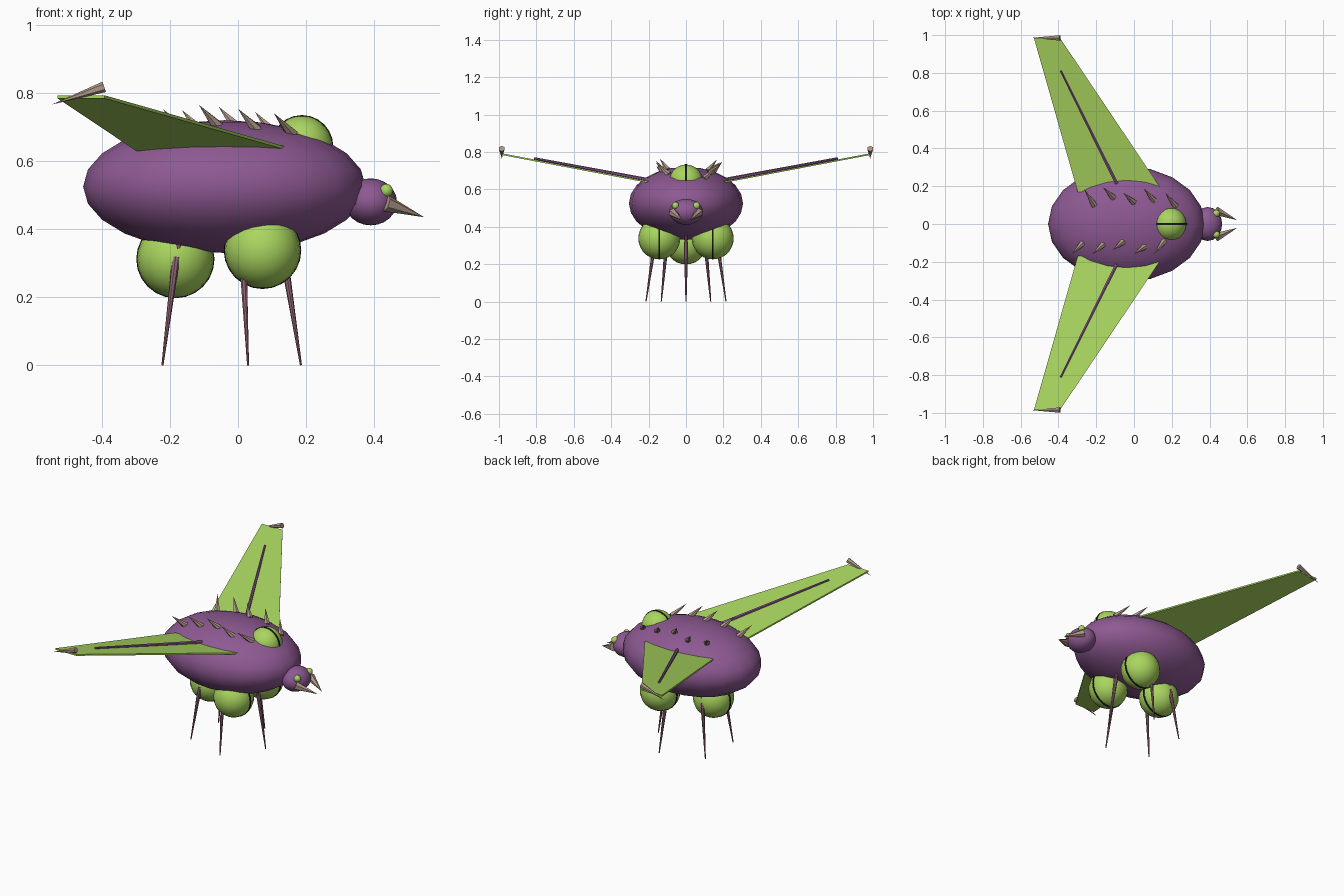
import bpy, bmesh, math
from mathutils import Vector

if "Cube" in bpy.data.objects:
    bpy.data.objects.remove(bpy.data.objects["Cube"])


def mat(name, c):
    m = bpy.data.materials.new(name)
    m.diffuse_color = (*c, 1)
    m.use_nodes = True
    m.node_tree.nodes["Principled BSDF"].inputs["Base Color"].default_value = m.diffuse_color
    return m


PURPLE = mat("purple", (0.27, 0.10, 0.29))
GREEN = mat("lime green", (0.40, 0.67, 0.115))
TAN = mat("horn tan", (0.43, 0.31, 0.24))
MAUVE = mat("mauve", (0.30, 0.13, 0.18))
BLACK = mat("black", (0.008, 0.008, 0.008))


def add(name, bm, material, smooth=False):
    bmesh.ops.recalc_face_normals(bm, faces=bm.faces)
    me = bpy.data.meshes.new(name)
    bm.to_mesh(me)
    bm.free()
    me.materials.append(material)
    for p in me.polygons:
        p.use_smooth = smooth
    ob = bpy.data.objects.new(name, me)
    bpy.context.collection.objects.link(ob)
    return ob


def ball(name, c, r, material, seg=20, rings=12):
    bm = bmesh.new()
    bmesh.ops.create_uvsphere(bm, u_segments=seg, v_segments=rings, radius=1)
    bmesh.ops.scale(bm, vec=r, verts=bm.verts)
    bmesh.ops.translate(bm, vec=c, verts=bm.verts)
    return add(name, bm, material, True)


def cone(name, a, b, r1, r2, material, sides=6):
    a, b = Vector(a), Vector(b)
    d = b - a
    bm = bmesh.new()
    bmesh.ops.create_cone(bm, cap_ends=True, segments=sides, radius1=r1,
                          radius2=r2, depth=d.length)
    bmesh.ops.rotate(bm, verts=bm.verts, cent=(0, 0, 0),
                     matrix=d.to_track_quat('Z', 'Y').to_matrix())
    bmesh.ops.translate(bm, vec=(a + b) / 2, verts=bm.verts)
    return add(name, bm, material)


# Body and head
BC, BR = (-0.04, 0, 0.525), (0.415, 0.305, 0.195)
ball("body", BC, BR, PURPLE)
ball("head", (0.39, 0, 0.48), (0.077, 0.09, 0.069), PURPLE, 16, 12)


def body_z(x, y):
    t = 1 - ((x - BC[0]) / BR[0]) ** 2 - ((y - BC[1]) / BR[1]) ** 2
    return BC[2] + BR[2] * math.sqrt(max(t, 0))


# Green orbs, each with a thin black band round it
for name, c, r in [("rear_orb", (-0.184, 0, 0.312), 0.113),
                   ("left_orb", (0.072, 0.143, 0.338), 0.112),
                   ("right_orb", (0.072, -0.143, 0.338), 0.112),
                   ("top_orb", (0.188, 0, 0.643), 0.09)]:
    ball(name, c, (r, r, r), GREEN, 20, 14)
    cone(name + "_band", (c[0], c[1] - 0.005, c[2]), (c[0], c[1] + 0.005, c[2]),
         r + 0.002, r + 0.002, BLACK, 24)

# Five legs spread evenly, knee then pointed shin
for i in range(5):
    a = math.radians(72 * i)

    def ring(rad, z):
        return (BC[0] + rad * math.cos(a), rad * math.sin(a), z)
    cone(f"thigh_{i}", ring(0.155, 0.42), ring(0.176, 0.305), 0.014, 0.006, MAUVE, 8)
    cone(f"shin_{i}", ring(0.175, 0.318), ring(0.225, 0.0), 0.012, 0.003, MAUVE, 8)

for s, side in ((1, "left"), (-1, "right")):
    # Eyes and mandibles
    ball(side + "_eye", (0.436, s * 0.056, 0.513), (0.02, 0.02, 0.02), GREEN, 10, 8)
    cone(side + "_mandible", (0.435, s * 0.07, 0.476), (0.547, s * 0.02, 0.435),
         0.025, 0.0, TAN)

    # Swept wing: thin slab rising to the tip
    bm = bmesh.new()
    plan = [(0.155, 0.17, 0.633), (-0.392, 0.985, 0.788),
            (-0.53, 0.985, 0.788), (-0.298, 0.17, 0.633)]
    top = [bm.verts.new((x, s * y, z + 0.005)) for x, y, z in plan]
    low = [bm.verts.new((x, s * y, z - 0.004)) for x, y, z in plan]
    bm.faces.new(top)
    bm.faces.new(low[::-1])
    for i in range(4):
        j = (i + 1) % 4
        bm.faces.new((top[i], low[i], low[j], top[j]))
    add(side + "_wing", bm, GREEN)

    # Wing rib and tip claw
    cone(side + "_wing_rib", (-0.07, s * 0.17, 0.645), (-0.387, s * 0.81, 0.766),
         0.010, 0.006, PURPLE, 6)
    cone(side + "_wing_claw", (-0.393, s * 0.985, 0.818), (-0.547, s * 0.985, 0.766),
         0.016, 0.0, TAN)

# Two staggered rows of back spikes: tip x, tip y, base y
rows = {"left": [(-0.265, 0.185, 0.10), (-0.165, 0.195, 0.14), (-0.057, 0.165, 0.115),
                 (0.05, 0.19, 0.125), (0.165, 0.165, 0.095)],
        "right": [(-0.33, -0.16, -0.105), (-0.22, -0.16, -0.11), (-0.115, -0.14, -0.095),
                  (0.0, -0.16, -0.12), (0.105, -0.16, -0.09)]}
for side, row in rows.items():
    for i, (x, ty, by) in enumerate(row):
        bx = x + 0.055
        z = body_z(bx, by)
        cone(f"{side}_spike_{i}", (bx, by, z - 0.008), (x, ty, z + 0.055),
             0.018, 0.0, TAN)
